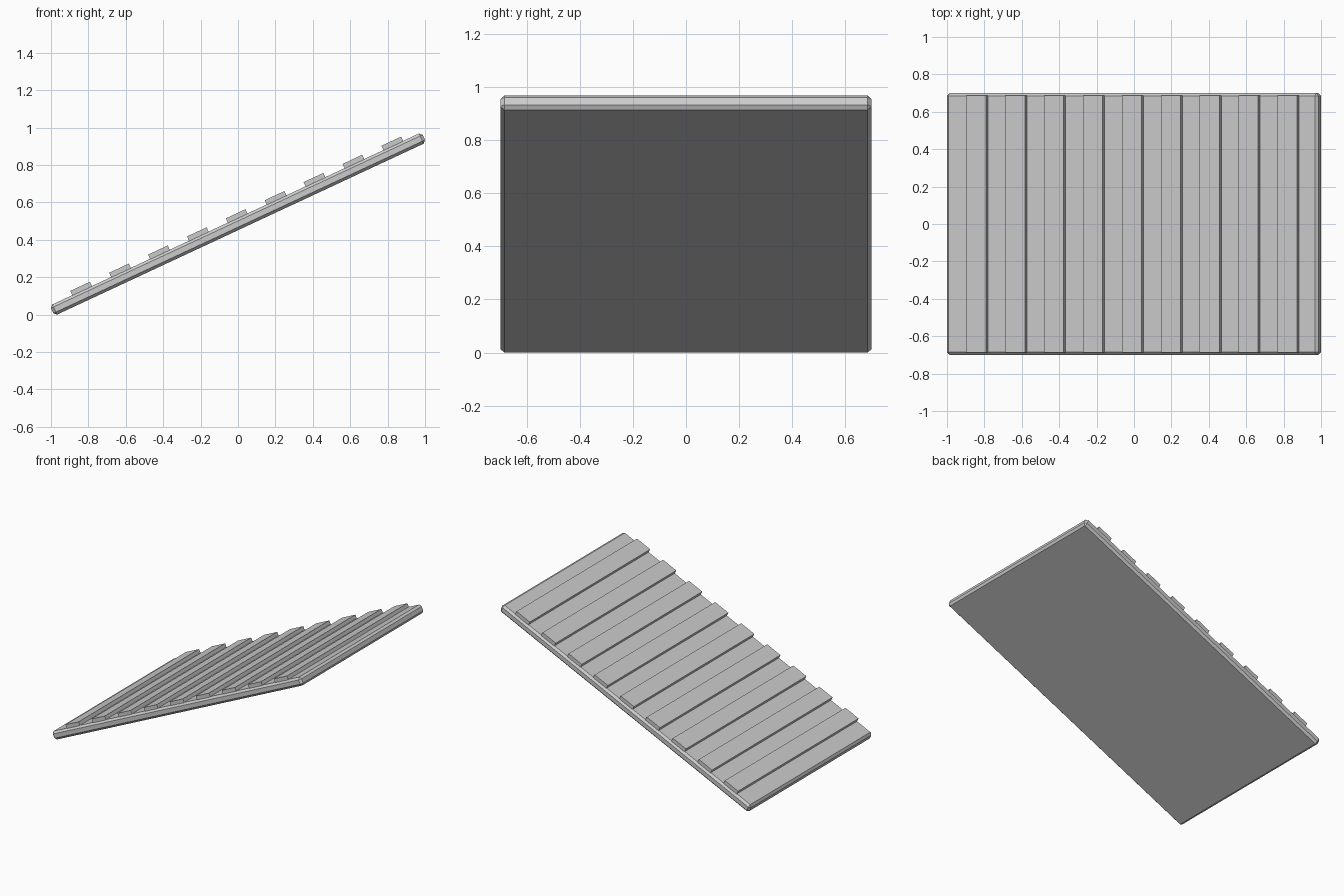
import bpy
from math import radians, sin, cos
from mathutils import Matrix

if "Cube" in bpy.data.objects:
    bpy.data.objects.remove(bpy.data.objects["Cube"])

ANGLE = radians(25)
S, C = sin(ANGLE), cos(ANGLE)
THICK, BEVEL, WIDTH = 0.06, 0.015, 1.40
LENGTH = (2.0 - (THICK - 2 * BEVEL) * S) / C
HEIGHT = (LENGTH - 2 * BEVEL) * S + THICK * C
TILT = Matrix.Translation((0, 0, HEIGHT / 2)) @ Matrix.Rotation(-ANGLE, 4, 'Y')


def tilted_box(name, size, u, v):
    """Box placed at u along the slope and v above its centre plane."""
    bpy.ops.mesh.primitive_cube_add(size=1)
    ob = bpy.context.object
    ob.name = name
    ob.data.transform(Matrix.Diagonal((*size, 1)))
    ob.matrix_world = TILT @ Matrix.Translation((u, 0, v))
    return ob


# Sloping board with chamfered edges
board = tilted_box("ramp_board", (LENGTH, WIDTH, THICK), 0, 0)
bev = board.modifiers.new("chamfer", 'BEVEL')
bev.width = BEVEL
bev.segments = 1

# Nine grip slats across the top
COUNT, PITCH, RISE, SINK = 9, 0.2295, 0.025, 0.005
for i in range(COUNT):
    u = 0.012 + (i - (COUNT - 1) / 2) * PITCH
    tilted_box(f"grip_slat_{i + 1}", (0.116, 1.374, RISE + SINK),
               u, THICK / 2 + (RISE - SINK) / 2)
